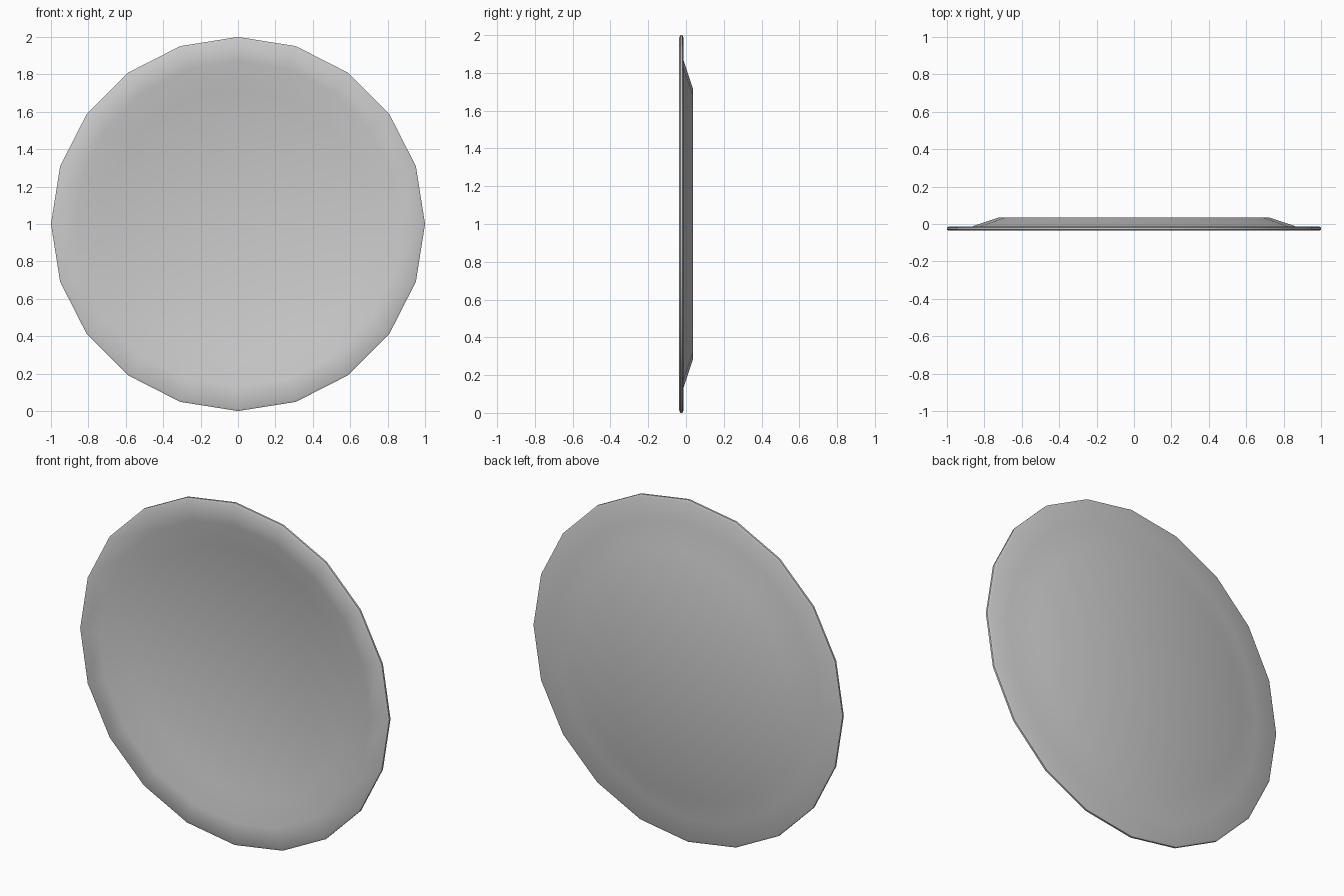
import bpy, bmesh
from math import cos, sin, pi

if "Cube" in bpy.data.objects:
    bpy.data.objects.remove(bpy.data.objects["Cube"])

SIDES = 20

# Plate cross-section (radius, y): front dish, rounded rim edge, back dish
profile = [(0.72, 0.013), (0.87, -0.036), (0.988, -0.036), (1.0, -0.030),
           (1.0, -0.019), (0.988, -0.013), (0.865, -0.013), (0.72, 0.036)]

bm = bmesh.new()
rings = [[bm.verts.new((r * cos(2 * pi * i / SIDES), y, 1 + r * sin(2 * pi * i / SIDES)))
          for i in range(SIDES)] for r, y in profile]

# Walls between successive rings
for a, b in zip(rings, rings[1:]):
    for i in range(SIDES):
        j = (i + 1) % SIDES
        bm.faces.new((a[i], a[j], b[j], b[i]))

# Flat centre, front and back
bm.faces.new(rings[0])
bm.faces.new(rings[-1])
bmesh.ops.recalc_face_normals(bm, faces=bm.faces)

mesh = bpy.data.meshes.new("plate")
bm.to_mesh(mesh)
bm.free()
plate = bpy.data.objects.new("plate", mesh)
bpy.context.collection.objects.link(plate)

# Soft dish, crisp rim
bpy.context.view_layer.objects.active = plate
plate.select_set(True)
bpy.ops.object.shade_smooth_by_angle(angle=pi / 6)
